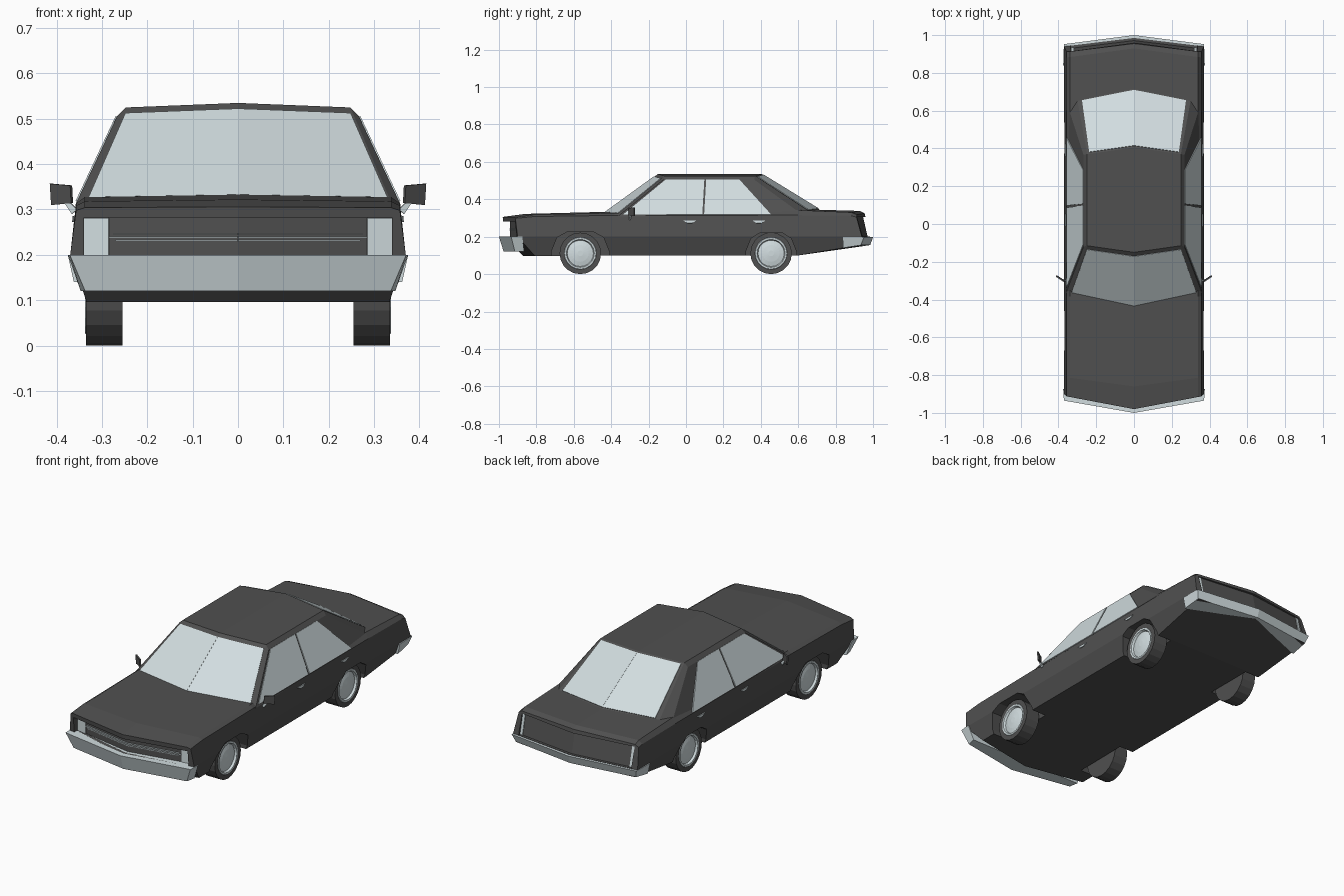
import bpy, bmesh, math
from mathutils import Vector

if "Cube" in bpy.data.objects:
    bpy.data.objects.remove(bpy.data.objects["Cube"])


def material(name, rgb):
    m = bpy.data.materials.new(name)
    m.diffuse_color = (*rgb, 1)
    m.use_nodes = True
    m.node_tree.nodes["Principled BSDF"].inputs["Base Color"].default_value = m.diffuse_color
    return m


DARK = material("dark grey paint", (0.08, 0.08, 0.08))
LIGHT = material("pale glass and chrome", (0.64, 0.72, 0.74))


def build(name, verts, faces, mats, mirror=True, rule=None):
    """Mesh from half-side points, mirrored across x = 0 and welded."""
    bm = bmesh.new()
    for s in ((1, -1) if mirror else (1,)):
        vs = [bm.verts.new((s * v[0], v[1], v[2])) for v in verts]
        for f in faces:
            bm.faces.new([vs[i] for i in f])
    bmesh.ops.remove_doubles(bm, verts=bm.verts, dist=1e-5)
    bmesh.ops.recalc_face_normals(bm, faces=bm.faces)
    if rule:
        for f in bm.faces:
            f.material_index = rule(f)
    me = bpy.data.meshes.new(name)
    bm.to_mesh(me)
    bm.free()
    for m in mats:
        me.materials.append(m)
    ob = bpy.data.objects.new(name, me)
    bpy.context.collection.objects.link(ob)
    return ob


def prism(name, a, b, mat, cap_mid=False):
    """Solid between two matching loops. Loops that start and end on x = 0 stay open there."""
    n = len(a)
    sides = [(i, i + 1, n + i + 1, n + i) for i in range(n - 1)]
    if not cap_mid:
        pass
    else:
        sides.append((n - 1, 0, n, 2 * n - 1))
    return build(name, a + b, sides + [tuple(range(n)), tuple(range(n, 2 * n))], [mat])


def plate(name, pts, mat, t=0.003):
    """Thin plate lying on a surface."""
    p = [Vector(q) for q in pts]
    n = (p[2] - p[0]).cross(p[-1] - p[1]).normalized() * t
    return prism(name, [q + n for q in p], [q - n for q in p], mat, True)


# Lower body: lofted half sections with a V-shaped nose and tail
# y top, y middle, y bottom, side shift, z centre, z inner edge, z belt, z bottom
STATIONS = [
    (-.98, -.97, -.87, .07, .306, .304, .298, .096),
    (-.86, -.86, -.82, .05, .322, .318, .308, .096),
    (-.43, -.43, -.43, .05, .333, .327, .314, .10),
    (.60, .60, .60, 0, .347, .342, .315, .10),
    (.93, .93, .93, -.05, .338, .330, .312, .147),
    (.955, .985, .98, -.045, .325, .318, .305, .155),
]
verts = []
for yt, ym, yb, sh, za, zb, zc, ze in STATIONS:
    for x, y, z in [(0, yt, za), (.338, yt, zb), (.357, yt, zc), (.37, ym, .2),
                    (.335 + (ze - .1) * .35, yb, ze), (0, yb, ze), (0, ym, .2)]:
        verts.append((x, y + sh * x / .37, z))
faces = []
for s in range(len(STATIONS) - 1):
    faces += [(7 * s + i, 7 * s + i + 1, 7 * s + i + 8, 7 * s + i + 7) for i in range(5)]
for o in (0, 7 * (len(STATIONS) - 1)):
    faces += [(o, o + 1, o + 2, o + 3, o + 6), (o + 6, o + 3, o + 4, o + 5)]
body = build("body", verts, faces, [DARK])

# Cutters: wheel arches, grille recess, tail panel recess
cutters = []
for y, w, top in ((-.565, .155, .226), (.455, .135, .22)):
    loop = [(-w, .0), (-w, .12), (-w * .8, top - .03), (-w * .45, top),
            (w * .45, top), (w * .8, top - .03), (w, .12), (w, .0)]
    cutters.append(prism("arch_cutter", [(.25, y + a, z) for a, z in loop],
                         [(.5, y + a, z) for a, z in loop], DARK, True))


def recess(name, k, x, low, high, out):
    """V-shaped cutter; low and high are (y, z) of the recessed plane."""
    loops = []
    for y, z in (low, high):
        loops.append([(0, y, z), (x, y + k * x, z), (x, out, z), (0, out, z)])
    return prism(name, *loops, DARK)


FK, RK = .19, -.122
cutters.append(recess("grille_cutter", FK, .34, (-.940, .2), (-.940, .282), -1.2))
cutters.append(recess("tail_cutter", RK, .335, (.971, .2), (.947, .305), 1.2))
for c in cutters:
    c.hide_render = True
    mod = body.modifiers.new("cut", 'BOOLEAN')
    mod.operation, mod.solver, mod.object = 'DIFFERENCE', 'EXACT', c
dg = bpy.context.evaluated_depsgraph_get()
cut_mesh = bpy.data.meshes.new_from_object(body.evaluated_get(dg))
body.modifiers.clear()
body.data = cut_mesh
for c in cutters:
    bpy.data.objects.remove(c)

# Cabin: rings of centre, edge and rail points
C = [(0, -.44, .325), (0, -.15, .535), (0, .405, .535), (0, .715, .345)]
E = [(.338, -.372, .316), (.248, -.115, .525), (.248, .37, .525), (.30, .655, .338)]
R = [(.36, -.365, .308), (.267, -.12, .505), (.267, .365, .505), (.352, .63, .312)]
faces = []
for i in range(3):
    faces += [(i, i + 4, i + 5, i + 1), (i + 4, i + 8, i + 9, i + 5)]
faces += [(8, 9, 10, 11), (0, 4, 8, 11, 7, 3)]
build("cabin", C + E + R, faces, [DARK])


# Windscreen and rear window lie on the cabin slopes
def on_quad(a, b, c, d, u, v):
    a, b, c, d = map(Vector, (a, b, c, d))
    return a.lerp(b, u).lerp(d.lerp(c, u), v)


for name, i, j, u0, u1, top in (("windscreen", 0, 1, .985, .975, .93),
                                ("rear_window", 3, 2, .92, .95, .97)):
    q = (C[i], E[i], E[j], C[j])
    plate(name, [on_quad(*q, u, v) for u, v in ((0, .02), (u0, .02), (u1, top), (0, top))], LIGHT)


# Side windows
def side(y, z):
    return (.36 - (z - .308) * .472, y, z)


for name, pts in (("front_side_window", [(-.335, .318), (.087, .318), (.098, .505), (-.108, .505)]),
                  ("rear_side_window", [(.097, .318), (.455, .318), (.285, .505), (.108, .505)])):
    plate(name, [side(*p) for p in pts], LIGHT)

# Bumpers wrapping round the corners
prism("front_bumper",
      [(0, -1.0, .2), (.371, -.935, .2), (.375, -.875, .2), (0, -.875, .2)],
      [(0, -.975, .12), (.337, -.915, .12), (.347, -.865, .12), (0, -.865, .12)], LIGHT)
prism("rear_bumper",
      [(0, 1.0, .198), (.371, .952, .198), (.375, .84, .198), (0, .84, .198)],
      [(0, .985, .155), (.357, .935, .155), (.362, .84, .14), (0, .84, .14)], LIGHT)


# Headlights, grille bars and tail lights
def nose(x0, x1, z0, z1):
    return [(x, -.941 + FK * x, z) for x, z in ((x0, z0), (x1, z0), (x1, z1), (x0, z1))]


plate("headlight", nose(.285, .339, .2, .281), LIGHT)
for z, w in ((.232, .27), (.239, .284), (.246, .275)):
    plate("grille_bar", nose(0, w, z - .0015, z + .0015), LIGHT)
plate("tail_light", [(x, .971 - (z - .2) * .229 + RK * x, z) for x, z in
                     ((.318, .2), (.334, .2), (.334, .304), (.318, .304))], LIGHT)

# Door handles
for y in (.02, .39):
    plate("door_handle", [(.3605, y - .033, .285), (.3605, y + .033, .285),
                          (.362, y + .012, .272), (.362, y - .012, .272)], LIGHT, .004)

# Door mirrors on short stems
plate("door_mirror", [(.366, -.305, .314), (.41, -.275, .31),
                      (.413, -.275, .357), (.368, -.305, .353)], DARK, .004)
plate("mirror_stem", [(.355, -.30, .30), (.366, -.30, .29),
                      (.382, -.295, .314), (.37, -.30, .316)], LIGHT, .004)

# Wheels: turned profile of (x, radius); everything inside the rim is pale
PROFILE = [(.255, .07), (.255, .111), (.335, .111), (.335, .086), (.337, .084),
           (.337, .075), (.326, .07), (.332, .045), (.336, .015)]
N = 20
for name, y in (("front_wheel", -.565), ("rear_wheel", .455)):
    verts = [(x, y + r * math.sin(2 * math.pi * k / N), .111 - r * math.cos(2 * math.pi * k / N))
             for x, r in PROFILE for k in range(N)]
    faces = [(p * N + k, p * N + (k + 1) % N, (p + 1) * N + (k + 1) % N, (p + 1) * N + k)
             for p in range(len(PROFILE) - 1) for k in range(N)]
    faces += [tuple(range(N)), tuple(range(len(verts) - N, len(verts)))]

    def pale(f, y=y):
        reach = max(math.hypot(v.co.y - y, v.co.z - .111) for v in f.verts)
        outer = min(abs(v.co.x) for v in f.verts) > .3
        return int(outer and reach < .09)
    build(name, verts, faces, [DARK, LIGHT], rule=pale)
